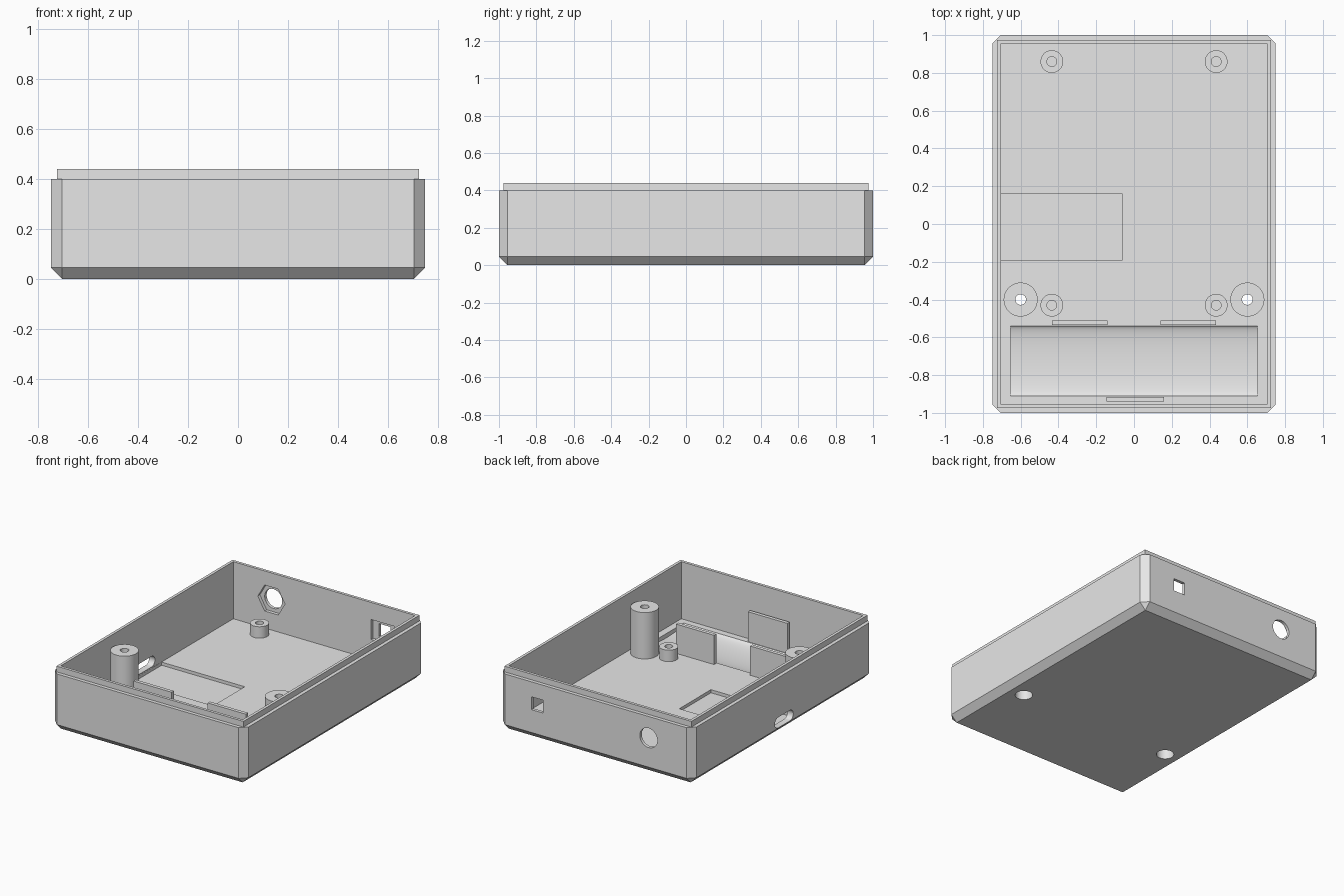
import bpy, bmesh, math
from mathutils import Matrix, Vector

if "Cube" in bpy.data.objects:
    bpy.data.objects.remove(bpy.data.objects["Cube"])

grey = bpy.data.materials.new("plain grey plastic")
grey.diffuse_color = (0.8, 0.8, 0.8, 1)
grey.use_nodes = True
grey.node_tree.nodes["Principled BSDF"].inputs["Base Color"].default_value = grey.diffuse_color


def finish(bm, name):
    bmesh.ops.recalc_face_normals(bm, faces=bm.faces)
    me = bpy.data.meshes.new(name)
    bm.to_mesh(me)
    bm.free()
    ob = bpy.data.objects.new(name, me)
    bpy.context.collection.objects.link(ob)
    me.materials.append(grey)
    return ob


def box(name, lo, hi):
    bm = bmesh.new()
    lo, hi = Vector(lo), Vector(hi)
    bmesh.ops.create_cube(bm, size=1)
    for v in bm.verts:
        v.co = [lo[i] + (v.co[i] + 0.5) * (hi[i] - lo[i]) for i in range(3)]
    return finish(bm, name)


def prism(name, outline, axis, start, end):
    """Extrude a 2D outline along x, y or z; the outline uses the other two axes."""
    bm = bmesh.new()
    def place(a, b, t):
        return {"x": (t, a, b), "y": (a, t, b), "z": (a, b, t)}[axis]
    face = bm.faces.new([bm.verts.new(place(a, b, start)) for a, b in outline])
    new = bmesh.ops.extrude_face_region(bm, geom=[face])["geom"]
    move = Vector(place(0, 0, end - start))
    bmesh.ops.translate(bm, vec=move, verts=[g for g in new if isinstance(g, bmesh.types.BMVert)])
    return finish(bm, name)


def circle(a, b, r, n=48, r2=None):
    r2 = r if r2 is None else r2
    return [(a + r * math.cos(2 * math.pi * i / n), b + r2 * math.sin(2 * math.pi * i / n)) for i in range(n)]


def combine(ob, tool, operation="DIFFERENCE", keep=False):
    mod = ob.modifiers.new("boolean", "BOOLEAN")
    mod.operation, mod.object, mod.solver = operation, tool, "EXACT"
    bpy.context.view_layer.objects.active = ob
    bpy.ops.object.modifier_apply(modifier=mod.name)
    if not keep:
        bpy.data.objects.remove(tool, do_unlink=True)


def smooth(ob):
    bpy.ops.object.select_all(action="DESELECT")
    ob.select_set(True)
    bpy.context.view_layer.objects.active = ob
    bpy.ops.object.shade_smooth_by_angle(angle=math.radians(25))


C, FLOOR = 0.045, 0.04          # chamfer / wall thickness, floor height
W, D = 0.75, 1.0                # half width and half depth

# Chamfered outer shell
bm = bmesh.new()
for sx in (-1, 1):
    for sy in (-1, 1):
        bm.verts.new((sx * (W - C), sy * (D - C), 0))
        for z in (C, 0.4):
            bm.verts.new((sx * W, sy * (D - C), z))
            bm.verts.new((sx * (W - C), sy * D, z))
bmesh.ops.convex_hull(bm, input=bm.verts)
bmesh.ops.dissolve_limit(bm, angle_limit=0.01, verts=bm.verts, edges=bm.edges)
case = finish(bm, "case")

# Raised lip, then the open cavity
combine(case, box("lip", (-0.725, -0.975, 0.2), (0.725, 0.975, 0.44)), "UNION")
combine(case, box("cavity", (-W + C, -D + C, FLOOR), (W - C, D - C, 0.6)))

# Board pocket and rounded battery trough in the floor
combine(case, box("pocket", (-0.704, -0.19, 0.018), (-0.06, 0.16, 0.1)))
combine(case, prism("trough", circle(-0.725, FLOOR, 0.185, 64, 0.03), "x", -0.655, 0.655))

# Back wall: round hole with hexagonal nut recess, square hole with recess
combine(case, prism("round_hole", circle(-0.41, 0.25, 0.068), "y", 0.9, 1.1))
combine(case, prism("nut_recess", circle(-0.41, 0.25, 0.105, 6), "y", 0.9, 0.978))
combine(case, box("square_hole", (0.408, 0.9, 0.205), (0.498, 1.1, 0.295)))
combine(case, box("square_recess", (0.363, 0.9, 0.18), (0.543, 0.978, 0.32)))

# Left wall: rounded connector slot
slot = [(-0.015 + (0.065 if math.cos(t) > 0 else -0.065) + 0.037 * math.cos(t), 0.085 + 0.037 * math.sin(t))
        for t in [math.pi * (i + 0.5) / 16 for i in range(32)]]
combine(case, prism("slot", slot, "x", -0.9, -0.69))

# Tall screw posts, drilled through and counterbored from below
for side, sx in (("left", -1), ("right", 1)):
    x, y = sx * 0.6, -0.4
    post = prism("screw_post_" + side, circle(x, y, 0.09), "z", FLOOR, 0.365)
    for r, top in ((0.028, 0.6), (0.057, 0.25)):
        drill = prism("drill", circle(x, y, r), "z", -0.1, top)
        combine(case, drill, keep=True)
        combine(post, drill)
    smooth(post)

    # Short board standoffs with blind holes
    for end, y in (("front", -0.43), ("back", 0.86)):
        x = sx * 0.435
        standoff = prism(f"standoff_{end}_{side}", circle(x, y, 0.06), "z", FLOOR, 0.12)
        combine(standoff, prism("drill", circle(x, y, 0.026), "z", 0, 0.3))
        smooth(standoff)

    # Battery retaining tabs behind the trough
    xs = sorted((sx * 0.14, sx * 0.435))
    box("battery_tab_" + side, (xs[0], -0.535, FLOOR), (xs[1], -0.51, 0.245))

# Battery tab in front of the trough
box("battery_tab_front", (-0.145, -0.94, FLOOR), (0.16, -0.915, 0.25))

smooth(case)
